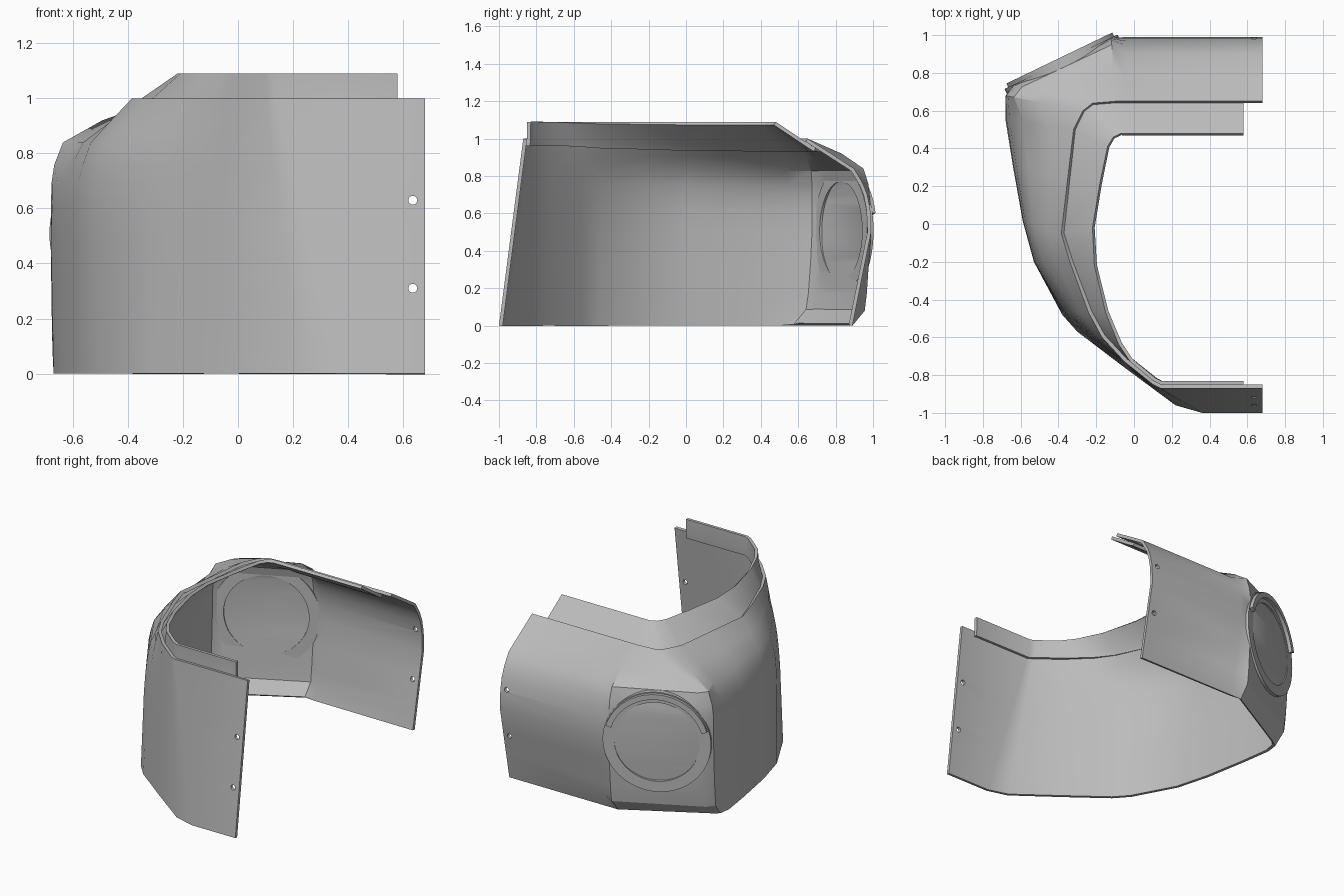
import bpy, bmesh, math
from mathutils import Vector, Matrix

cube = bpy.data.objects.get("Cube")
if cube:
    bpy.data.objects.remove(cube, do_unlink=True)

grey = bpy.data.materials.new("plain_grey")
grey.use_nodes = True
colour = (0.5, 0.5, 0.5, 1)
grey.diffuse_color = colour
grey.node_tree.nodes["Principled BSDF"].inputs["Base Color"].default_value = colour

WALL = 0.02

# Plan columns from the front end, round the closed side, to the back end:
# foot point, brim point, crest point, roundness of the wall section
COLUMNS = [
    ((.68, -1), (.68, -.87), (.58, -.85), 0),
    ((.36, -1), (.14, -.87), (.14, -.85), 0),
    ((.22, -.96), (.10, -.85), (.10, -.83), 0),
    ((-.05, -.76), (-.05, -.73), (-.02, -.73), .1),
    ((-.30, -.57), (-.17, -.60), (-.08, -.64), .4),
    ((-.38, -.48), (-.24, -.47), (-.15, -.47), .7),
    ((-.53, -.2), (-.34, -.2), (-.21, -.22), 1),
    ((-.59, .02), (-.385, -.05), (-.22, -.02), 1),
    ((-.64, .3), (-.35, .25), (-.18, .22), 1),
    ((-.67, .5), (-.32, .5), (-.14, .41), 1),
    ((-.66, .58), (-.27, .6), (-.11, .46), 1),
    ((-.62, .61), (-.22, .64), (-.07, .48), 1),
    ((-.12, .89), (-.1, .65), (-.04, .48), 1),
    ((-.04, .89), (-.05, .65), (0, .48), 1),
    ((.68, .89), (.68, .65), (.58, .48), 1),
]
# Columns whose waist swells beyond the foot
WAIST = {9: (-.68, .55), 10: (-.68, .68), 11: (-.64, .735),
         12: (-.12, .985), 13: (-.04, .99), 14: (.68, .99)}
# Height and inward travel of the rounded shoulder
SHOULDER = [(.5, 0), (.62, .015), (.7, .06), (.76, .13), (.84, .27), (.92, .63), (1, 1)]


def wall_point(index, z, travel):
    """Point on the outer skin of one column at a height."""
    foot, brim, crest, roundness = COLUMNS[index]
    foot, brim = Vector(foot), Vector(brim)
    waist = foot.lerp(brim, .5 * (1 - roundness))
    waist = Vector(WAIST.get(index, waist))
    flat = index in (10, 11, 12)
    if z < .5:
        p = foot.lerp(waist, (z * 2) ** (.2 if flat else 1))
    else:
        if flat:
            travel **= 1.7
        straight = z * 2 - 1
        p = waist.lerp(brim, straight + (travel - straight) * roundness)
    return Vector((p.x, p.y, z))


def finish(obj, angle=30):
    obj.data.materials.clear()
    obj.data.materials.append(grey)
    bpy.ops.object.select_all(action='DESELECT')
    obj.select_set(True)
    bpy.context.view_layer.objects.active = obj
    for mod in list(obj.modifiers):
        bpy.ops.object.modifier_apply(modifier=mod.name)
    bpy.ops.object.shade_smooth_by_angle(angle=math.radians(angle))


def new_object(name, bm):
    mesh = bpy.data.meshes.new(name)
    bm.to_mesh(mesh)
    bm.free()
    obj = bpy.data.objects.new(name, mesh)
    bpy.context.collection.objects.link(obj)
    return obj


def loft(name, rows, sunk_rows=0):
    """Skin a sheet through rows of points and give it wall thickness."""
    bm = bmesh.new()
    grid = [[bm.verts.new(p) for p in row] for row in rows]
    for low, high in zip(grid, grid[1:]):
        for k in range(len(low) - 1):
            bm.faces.new((low[k], high[k], high[k + 1], low[k + 1]))
    bm.normal_update()
    for row in grid[:sunk_rows]:
        for v in row:
            v.co -= v.normal * WALL
    obj = new_object(name, bm)
    solid = obj.modifiers.new("thickness", 'SOLIDIFY')
    solid.thickness = WALL
    solid.offset = -1
    return obj


def cylinder(name, radius, depth, matrix, sides=64):
    bm = bmesh.new()
    bmesh.ops.create_cone(bm, cap_ends=True, segments=sides, radius1=radius,
                          radius2=radius, depth=depth, matrix=matrix)
    obj = new_object(name, bm)
    obj.hide_render = True
    return obj


def cut(obj, cutter):
    mod = obj.modifiers.new("cut", 'BOOLEAN')
    mod.operation = 'DIFFERENCE'
    mod.solver = 'EXACT'
    mod.object = cutter


def ring_band(name, inner, outer, back, front, start, end, frame, steps=64):
    """Rectangular section swept round the port axis."""
    bm = bmesh.new()
    closed = end - start >= 360
    loops = []
    for i in range(steps if closed else steps + 1):
        a = math.radians(start + (end - start) * i / steps)
        loops.append([bm.verts.new(frame @ Vector((r * math.cos(a), r * math.sin(a), d)))
                      for r, d in ((inner, back), (outer, back), (outer, front), (inner, front))])
    pairs = list(zip(loops, loops[1:]))
    if closed:
        pairs.append((loops[-1], loops[0]))
    else:
        bm.faces.new(loops[0])
        bm.faces.new(loops[-1])
    for a, b in pairs:
        for k in range(4):
            n = (k + 1) % 4
            bm.faces.new((a[k], a[n], b[n], b[k]))
    bmesh.ops.recalc_face_normals(bm, faces=bm.faces)
    return new_object(name, bm)


# Main shell
count = range(len(COLUMNS))
levels = [(0, 0), (.08, 0), (.17, 0), (.34, 0)] + SHOULDER
shell = loft("shell", [[wall_point(k, z, t) for k in count] for z, t in levels])

# Inner tongue that rises above the brim
tongue_rows = [[wall_point(k, z, t) for k in count] for z, t in ((.965, .84), (1, 1))]
for row in tongue_rows:
    row[0].x = row[-1].x = COLUMNS[0][2][0]
tongue_rows.append([Vector((*c[2], 1.09)) for c in COLUMNS])
tongue = loft("tongue", tongue_rows, sunk_rows=2)

# Port frame: local x along the facet, local y up, local z outward
along = Vector((.9, .433, 0)).normalized()
up = Vector((0, 0, 1))
outward = Vector((-along.y, along.x, 0))
frame = Matrix((along, up, outward)).transposed().to_4x4()
frame.translation = (-.385, .857, .508)

# Cutters for the port and the fastener holes
cutters = [cylinder("port_cutter", .315, .4, frame)]
for z in (.31, .63):
    turn = Matrix.Translation((.635, 0, z)) @ Matrix.Rotation(math.pi / 2, 4, 'X')
    cutters.append(cylinder("fastener_cutter", .016, 2.4, turn, 24))
for cutter in cutters:
    cut(shell, cutter)

# Port flange and the raised arc over it
flange = ring_band("port_flange", .262, .332, -.032, .002, 0, 360, frame)
hood = ring_band("port_hood", .29, .325, -.01, .024, 17, 163, frame)

for part in (shell, tongue, flange, hood):
    finish(part)
for cutter in cutters:
    bpy.data.objects.remove(cutter, do_unlink=True)
